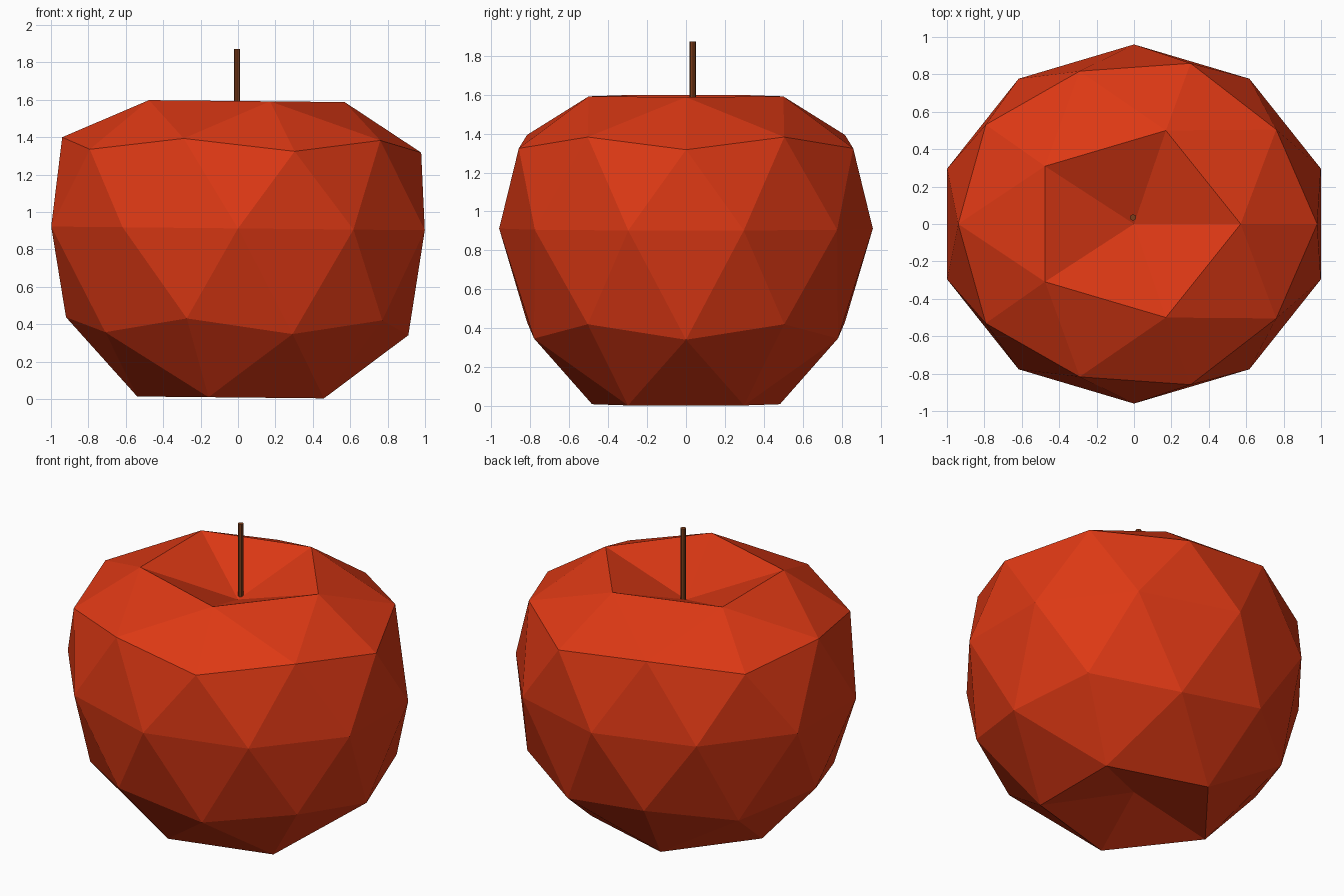
import bpy

if "Cube" in bpy.data.objects:
    bpy.data.objects.remove(bpy.data.objects["Cube"])


def paint(obj, name, color):
    mat = bpy.data.materials.new(name)
    mat.diffuse_color = (*color, 1)
    mat.use_nodes = True
    mat.node_tree.nodes["Principled BSDF"].inputs["Base Color"].default_value = mat.diffuse_color
    obj.data.materials.append(mat)


# Fruit: low-poly icosphere whose rings are reshaped, with both poles pushed in
# original ring height: (x scale, y scale, x shift, new height)
RINGS = {
    1.0: (1, 1, 0, 1.40),
    0.851: (1.10, 1.00, -0.008, 1.593),
    0.526: (1.105, 1.01, 0, 1.39),
    0.447: (1.095, 1.01, 0, 1.327),
    0.0: (1.05, 0.96, 0, 0.912),
    -0.447: (1.045, 0.96, 0.015, 0.428),
    -0.526: (1.053, 0.965, 0.015, 0.35),
    -0.851: (1.05, 0.965, 0.013, 0.008),
    -1.0: (1, 1, 0, 0.13),
}
bpy.ops.mesh.primitive_ico_sphere_add(subdivisions=2, radius=1)
fruit = bpy.context.object
fruit.name = "apple_fruit"
for v in fruit.data.vertices:
    ring = min(RINGS, key=lambda h: abs(h - v.co.z))
    sx, sy, dx, z = RINGS[ring]
    x = v.co.x * sx + dx
    v.co = (x, v.co.y * sy, z - 0.01 * x)   # slight lean
paint(fruit, "apple_red", (0.72, 0.04, 0.007))

# Stem: thin cylinder rising from the upper dimple
BOTTOM, TOP = 1.38, 1.872
bpy.ops.mesh.primitive_cylinder_add(vertices=8, radius=0.017, depth=TOP - BOTTOM,
                                    location=(-0.005, 0.035, (TOP + BOTTOM) / 2))
stem = bpy.context.object
stem.name = "apple_stem"
paint(stem, "stem_brown", (0.2, 0.045, 0.01))
